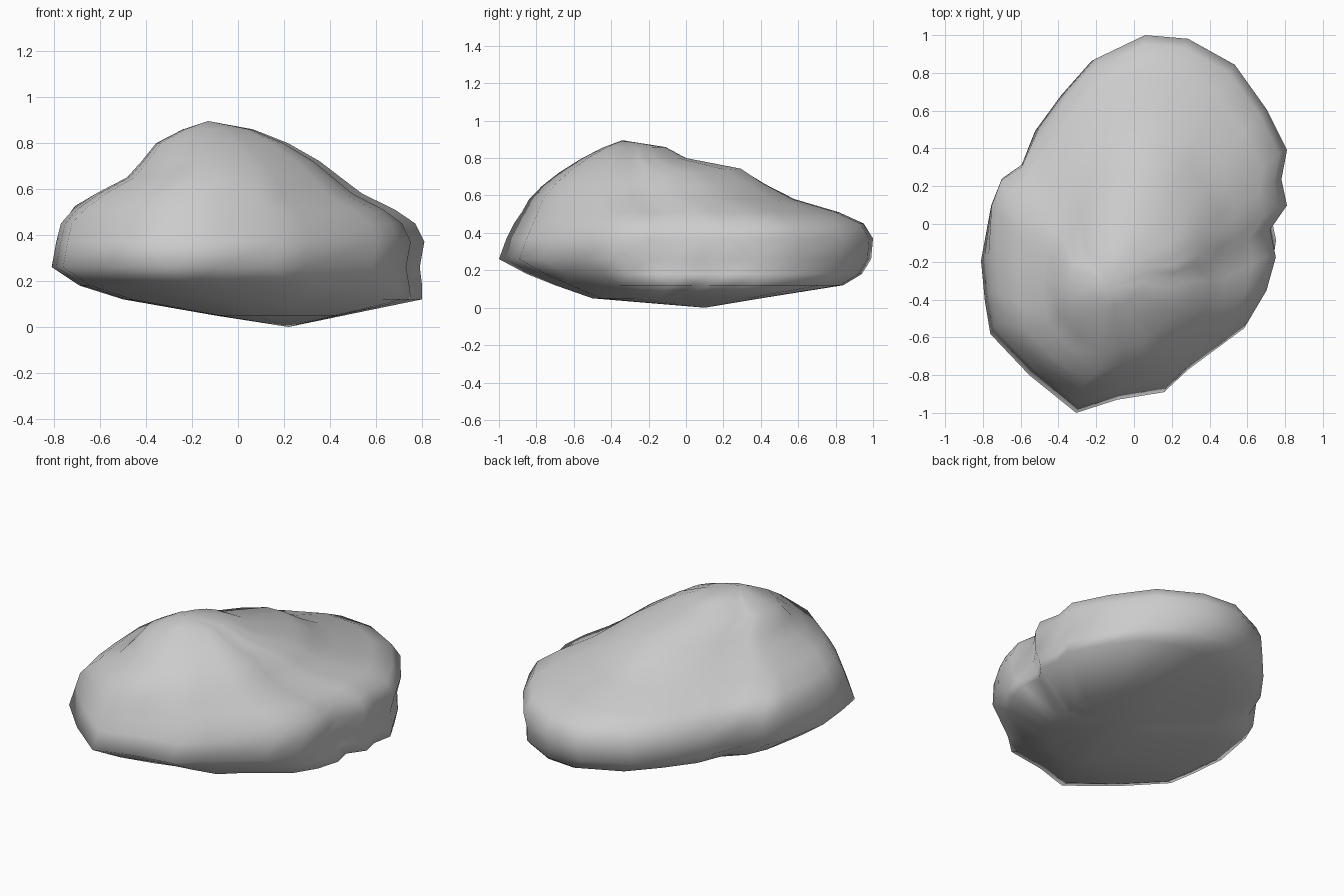
import bpy, bmesh
from mathutils import Vector

cube = bpy.data.objects.get("Cube")
if cube:
    bpy.data.objects.remove(cube, do_unlink=True)

# Stone material
stone = bpy.data.materials.new("grey_stone")
stone.use_nodes = True
grey = (0.6, 0.6, 0.6, 1)
stone.diffuse_color = grey
bsdf = stone.node_tree.nodes["Principled BSDF"]
bsdf.inputs["Base Color"].default_value = grey
bsdf.inputs["Roughness"].default_value = 0.9

# Plan outline of the boulder, anticlockwise from the back
OUTLINE = [(.05, 1), (-.22, .87), (-.38, .69), (-.52, .5), (-.6, .3), (-.7, .22),
           (-.76, .08), (-.81, -.19), (-.79, -.4), (-.76, -.58), (-.55, -.8), (-.3, -1),
           (-.08, -.93), (.17, -.89), (.3, -.77), (.6, -.55), (.7, -.38), (.75, -.2),
           (.72, -.05), (.81, .08), (.78, .22), (.81, .38), (.7, .6), (.53, .84), (.28, .98)]

# Contour levels: height, x from, x to, y from, y to
LEVELS = [(.05, -.1, .46, -.5, .4), (.12, -.5, .8, -.7, .84), (.18, -.69, .8, -.85, .94),
          (.26, -.81, .79, -1, .99), (.37, -.79, .81, -.96, 1), (.45, -.77, .77, -.92, .95),
          (.51, -.72, .69, -.89, .83), (.58, -.62, .54, -.85, .58), (.65, -.48, .45, -.78, .42),
          (.72, -.42, .36, -.69, .3), (.8, -.36, .22, -.56, -.01), (.86, -.24, .07, -.44, -.1)]
BASE, PEAK = (.22, .1, 0), (-.13, -.34, .895)

# Local bulges: centre, reach, push
BULGES = [((-.62, .15, .55), .28, (-.07, .02, .03)),
          ((.1, .25, .7), .3, (0, .02, .03))]


def span(value, low, high):
    """Map -1..1 onto low..high."""
    return low + (value + 1) / 2 * (high - low)


def bulged(co):
    for centre, reach, push in BULGES:
        near = max(0, 1 - (co - Vector(centre)).length / reach)
        co = co + Vector(push) * near
    return co


# Loft the contours and close both ends
bm = bmesh.new()
rings = []
for z, x0, x1, y0, y1 in LEVELS:
    rings.append([bm.verts.new(bulged(Vector((span(x / .81, x0, x1), span(y, y0, y1), z))))
                  for x, y in OUTLINE])
count = len(OUTLINE)
for lower, upper in zip(rings, rings[1:]):
    for i in range(count):
        j = (i + 1) % count
        bm.faces.new((lower[i], lower[j], upper[j], upper[i]))
for ring, tip in ((rings[0], BASE), (rings[-1], PEAK)):
    end = bm.verts.new(tip)
    for i in range(count):
        bm.faces.new((ring[i], ring[(i + 1) % count], end))

# Soften the loft steps on the upper surface
inner = [v for ring in rings[6:] for v in ring]
bmesh.ops.smooth_vert(bm, verts=inner, factor=0.2,
                      use_axis_x=True, use_axis_y=True, use_axis_z=True)
bmesh.ops.recalc_face_normals(bm, faces=bm.faces)
for face in bm.faces:
    face.smooth = True

mesh = bpy.data.meshes.new("boulder")
bm.to_mesh(mesh)
bm.free()
mesh.materials.append(stone)
boulder = bpy.data.objects.new("boulder", mesh)
bpy.context.collection.objects.link(boulder)
